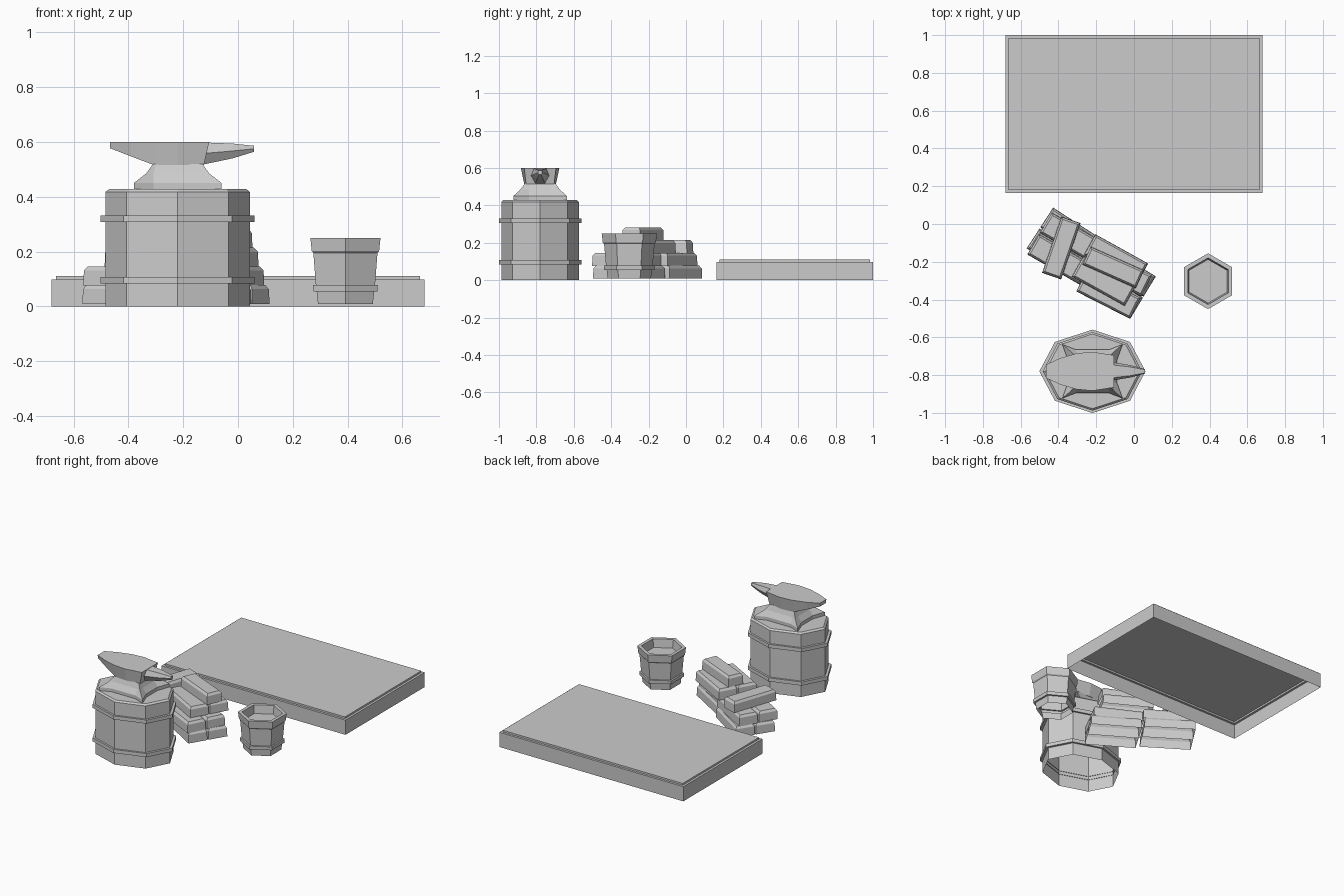
import bpy, bmesh
from math import cos, sin, pi, radians
from mathutils import Matrix

if "Cube" in bpy.data.objects:
    bpy.data.objects.remove(bpy.data.objects["Cube"])


def loft(name, rings, cap_start=True, cap_end=True):
    """Skin equal-length rings of points into a flat-shaded object."""
    bm = bmesh.new()
    vs = [[bm.verts.new(p) for p in r] for r in rings]
    n = len(rings[0])
    for a, b in zip(vs, vs[1:]):
        for i in range(n):
            j = (i + 1) % n
            bm.faces.new((a[i], a[j], b[j], b[i]))
    if cap_start:
        bm.faces.new(vs[0][::-1])
    if cap_end:
        bm.faces.new(vs[-1])
    bmesh.ops.recalc_face_normals(bm, faces=bm.faces)
    me = bpy.data.meshes.new(name)
    bm.to_mesh(me)
    bm.free()
    ob = bpy.data.objects.new(name, me)
    bpy.context.collection.objects.link(ob)
    return ob


def rect(hx, hy, z, cx=0, cy=0):
    return [(cx + sx * hx, cy + sy * hy, z)
            for sx, sy in ((-1, -1), (1, -1), (1, 1), (-1, 1))]


def polygon(n, rx, ry, z, cx, cy):
    a = [pi / 2 + 2 * pi * i / n for i in range(n)]
    return [(cx + rx * cos(t), cy + ry * sin(t), z) for t in a]


# Low platform with a stepped top, open underneath
loft("platform", [rect(.68, .418, 0, 0, .582), rect(.68, .418, .098, 0, .582),
                  rect(.665, .403, .098, 0, .582), rect(.665, .403, .11, 0, .582)],
     cap_start=False)

# Oval eight-sided stump with two hoops
CX, CY = -.22, -.78
loft("stump", [polygon(8, rx, rx * .79, z, CX, CY)
               for rx, z in ((.263, 0), (.263, .418), (.25, .428))], cap_start=False)
for name, z in (("lower_hoop", .083), ("upper_hoop", .307)):
    loft(name, [polygon(8, r, r * .785, z + dz, CX, CY)
                for r, dz in ((.26, 0), (.281, 0), (.281, .024), (.26, .024))], False, False)

# Anvil foot: four splayed corners rising to a narrow waist
def foot_ring(cx, cy, fx, fy, sx, sy, z):
    q = [(sx, -sy), (sx, sy), (cx, cy), (fx, fy), (-fx, fy), (-cx, cy),
         (-sx, sy), (-sx, -sy), (-cx, -cy), (-fx, -fy), (fx, -fy), (cx, -cy)]
    return [(CX + x, CY + y, z) for x, y in q]

loft("anvil_foot", [foot_ring(.16, .143, .088, .115, .13, .06, .42),
                    foot_ring(.16, .143, .088, .115, .13, .06, .45),
                    foot_ring(.115, .105, .088, .093, .105, .06, .485),
                    foot_ring(.09, .08, .08, .08, .09, .05, .52)])

# Anvil head, lofted along x: top x, bottom x, half widths, top and bottom z
head = [(-.467, -.467, .035, .03, .6, .577), (-.39, -.39, .07, .055, .6, .547),
        (-.305, -.305, .095, .08, .6, .515), (-.22, -.22, .103, .085, .6, .515),
        (-.105, -.125, .085, .075, .6, .515)]
loft("anvil_head", [[(xb, CY - wb, zb), (xb, CY + wb, zb), (xt, CY + wt, zt), (xt, CY - wt, zt)]
                    for xt, xb, wt, wb, zt, zb in head])

# Tapering horn
horn = [(-.125, .05, .598, .518), (-.02, .033, .594, .54), (.058, .012, .586, .564)]
loft("anvil_horn", [[(x, CY - w * .5, zb), (x, CY + w * .5, zb), (x, CY + w, (zt + zb) / 2),
                     (x, CY + w * .7, zt), (x, CY - w * .7, zt), (x, CY - w, (zt + zb) / 2)]
                    for x, w, zt, zb in horn])

# Six-sided bucket: flared bands outside, recessed inside
bucket = [(.1, .008), (.105, .055), (.117, .055), (.118, .078), (.108, .078),
          (.117, .195), (.123, .202), (.128, .25), (.107, .25), (.1, .195)]
loft("bucket", [polygon(6, r / .866, r / .866, z, .392, -.303) for r, z in bucket],
     cap_start=False)

# Tapered ingots, open underneath
def ingot(name, x, y, z, angle, offset=0, length=.32, width=.125):
    ob = loft(name, [rect(length / 2, width / 2, 0, 0, offset),
                     rect(length / 2 - .002, width / 2 - .002, .055, 0, offset),
                     rect(length / 2 - .012, width / 2 - .012, .07, 0, offset)],
              cap_start=False)
    ob.data.transform(Matrix.Translation((x, y, z)) @ Matrix.Rotation(radians(angle), 4, 'Z'))

# Side-by-side pairs: x, y, z, angle
pairs = [(-.088, -.305, .008, -31), (-.105, -.315, .076, -27), (-.127, -.244, .144, -29),
         (-.364, -.108, .008, -33), (-.362, -.13, .076, -30)]
for i, (x, y, z, a) in enumerate(pairs):
    for side in (-1, 1):
        ingot(f"ingot_{i}_{'front' if side < 0 else 'back'}", x, y, z, a, side * .066)

# Single ingots on top of each stack
ingot("top_ingot_right", -.11, -.23, .213, -24, length=.31, width=.105)
ingot("top_ingot_left", -.385, -.127, .144, 71, length=.315, width=.107)
